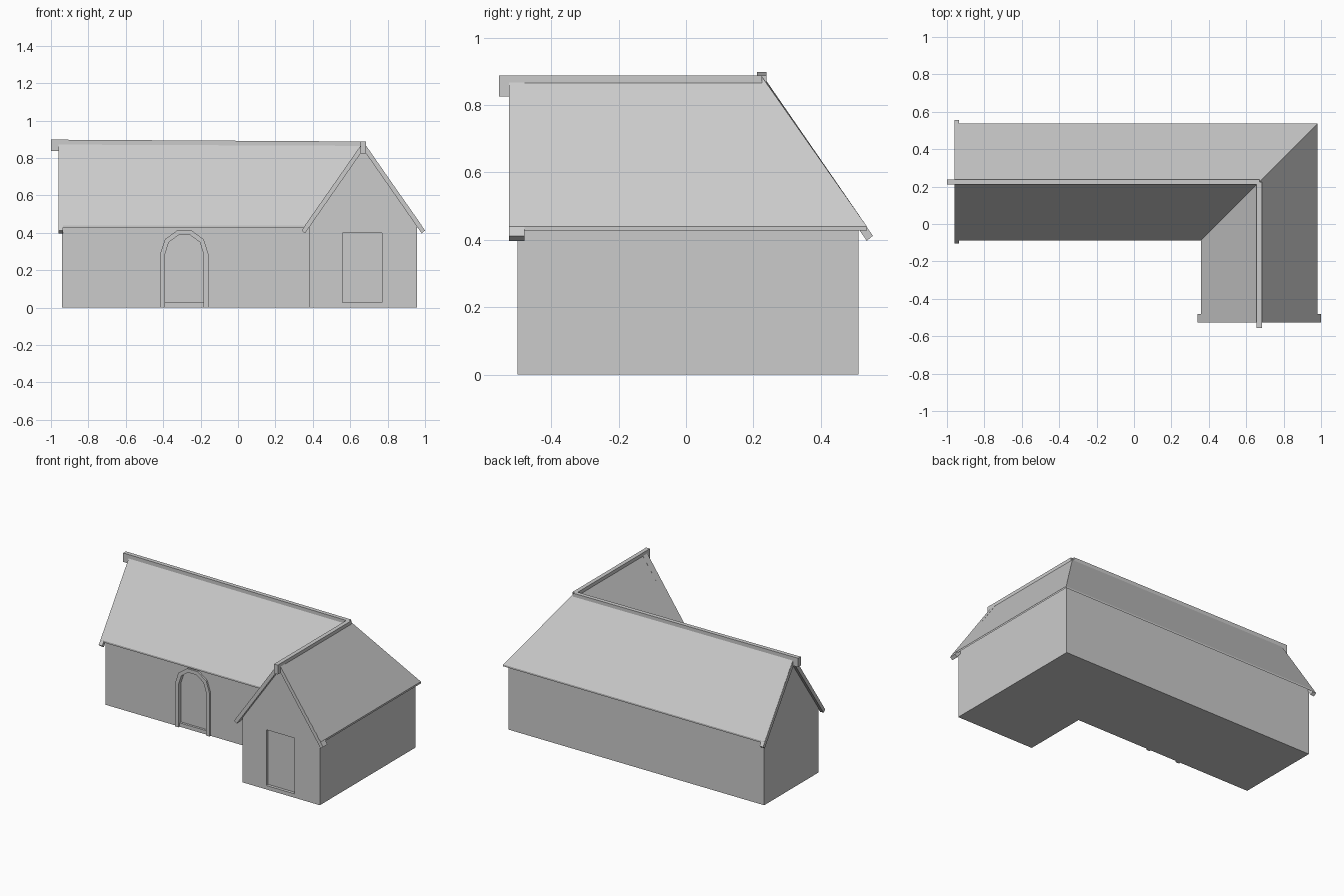
import bpy, bmesh, math

cube = bpy.data.objects.get("Cube")
if cube:
    bpy.data.objects.remove(cube)

plaster = bpy.data.materials.new("light grey")
plaster.use_nodes = True
GREY = (0.6, 0.6, 0.6, 1)
plaster.diffuse_color = GREY
plaster.node_tree.nodes["Principled BSDF"].inputs["Base Color"].default_value = GREY


def build(name, verts, faces):
    mesh = bpy.data.meshes.new(name)
    mesh.from_pydata(verts, [], faces)
    bm = bmesh.new()
    bm.from_mesh(mesh)
    bmesh.ops.recalc_face_normals(bm, faces=bm.faces)
    bm.to_mesh(mesh)
    bm.free()
    mesh.materials.append(plaster)
    obj = bpy.data.objects.new(name, mesh)
    bpy.context.collection.objects.link(obj)
    return obj


def prism(name, profile, axis, start, end):
    """Extrude a (horizontal, z) profile along the x or y axis."""
    n = len(profile)
    place = (lambda u, z, d: (d, u, z)) if axis == "x" else (lambda u, z, d: (u, d, z))
    verts = [place(u, z, d) for d in (start, end) for u, z in profile]
    sides = [(i, (i + 1) % n, (i + 1) % n + n, i + n) for i in range(n)]
    return build(name, verts, sides + [tuple(range(n)), tuple(range(n, 2 * n))])


def rect(a, b, low, high):
    return [(a, low), (b, low), (b, high), (a, high)]


def arch(cx, radius, spring, low, segments=5):
    """Round-headed opening outline, from one foot over to the other."""
    curve = [(cx + radius * math.cos(math.pi * i / segments),
              spring + radius * math.sin(math.pi * i / segments))
             for i in range(segments + 1)]
    return [(cx + radius, low)] + curve + [(cx - radius, low)]


RIDGE_X, RIDGE_Y = 0.67, 0.225


def l_plan(half, left, front):
    """Six eave corners and three ridge points of the L-shaped plan."""
    x0, x1 = RIDGE_X - half, RIDGE_X + half
    y0, y1 = RIDGE_Y - half, RIDGE_Y + half
    eaves = [(left, y0), (x0, y0), (x0, front), (x1, front), (x1, y1), (left, y1)]
    ridge = [(left, RIDGE_Y), (RIDGE_X, RIDGE_Y), (RIDGE_X, front)]
    return eaves, ridge


SLOPES = [(0, 1, 7, 6), (1, 2, 8, 7), (3, 4, 7, 8), (4, 5, 6, 7)]

# Walls with gables
eaves, ridge = l_plan(0.288, -0.94, -0.5)
verts = [(x, y, 0.452) for x, y in eaves] + [(x, y, 0.87) for x, y in ridge]
verts += [(x, y, 0) for x, y in eaves]
wall_faces = [(i, (i + 1) % 6, (i + 1) % 6 + 9, i + 9) for i in range(6)]
walls = build("walls", verts, SLOPES + wall_faces + [(2, 3, 8), (5, 0, 6), tuple(range(9, 15))])

# Thin roof shell with hip and valley
eaves, ridge = l_plan(0.312, -0.96, -0.525)
top = [(x, y, 0.44) for x, y in eaves]
top += [(x, y, z) for (x, y), z in zip(ridge, (0.892, 0.885, 0.885))]
under = [(x, y, z - 0.012) for x, y, z in top]
loop = [0, 1, 2, 8, 3, 4, 5, 6]
rim = [(a, b, b + 9, a + 9) for a, b in zip(loop, loop[1:] + loop[:1])]
build("roof", top + under, SLOPES + [tuple(i + 9 for i in f) for f in SLOPES] + rim)


# Gable boards and ridge poles
def gable_boards(name, centre, axis, start, end):
    half = [(0.33, 0.412), (0.312, 0.397), (0, 0.845)]
    profile = [(centre, 0.887)] + [(centre + u, z) for u, z in half]
    profile += [(centre - u, z) for u, z in half[1::-1]]
    prism(name, profile, axis, start, end)


gable_boards("front_gable_boards", RIDGE_X, "y", -0.526, -0.48)
gable_boards("left_gable_boards", RIDGE_Y, "x", -0.961, -0.935)
prism("front_ridge_pole", rect(RIDGE_X - 0.014, RIDGE_X + 0.014, 0.825, 0.888), "y", -0.555, RIDGE_Y)
prism("main_ridge_pole", [(-1, 0.838), (RIDGE_X, 0.826), (RIDGE_X, 0.888), (-1, 0.898)],
      "y", RIDGE_Y - 0.014, RIDGE_Y + 0.014)


# Recessed doorways with sills
def recess(name, profile, front, depth):
    cutter = prism(name + "_cutter", profile, "y", front - 0.05, front + depth)
    cutter.hide_render = True
    cutter.hide_viewport = True
    cut = walls.modifiers.new(name, "BOOLEAN")
    cut.operation = "DIFFERENCE"
    cut.solver = "EXACT"
    cut.object = cutter
    a, b = min(p[0] for p in profile), max(p[0] for p in profile)
    prism(name + "_sill", rect(a, b, 0.01, 0.026), "y", front, front + depth + 0.005)


DOOR_X, SPRING, WALL_Y = -0.287, 0.29, RIDGE_Y - 0.288
recess("arched_door", arch(DOOR_X, 0.102, SPRING, 0.01), WALL_Y, 0.015)
recess("front_door", rect(0.56, 0.77, 0.01, 0.4), -0.5, 0.02)

# Raised arch surround
outer = arch(DOOR_X, 0.128, SPRING, 0)
inner = arch(DOOR_X, 0.102, SPRING, 0)
prism("arched_door_frame", outer + inner[::-1], "y", WALL_Y - 0.012, WALL_Y + 0.008)
